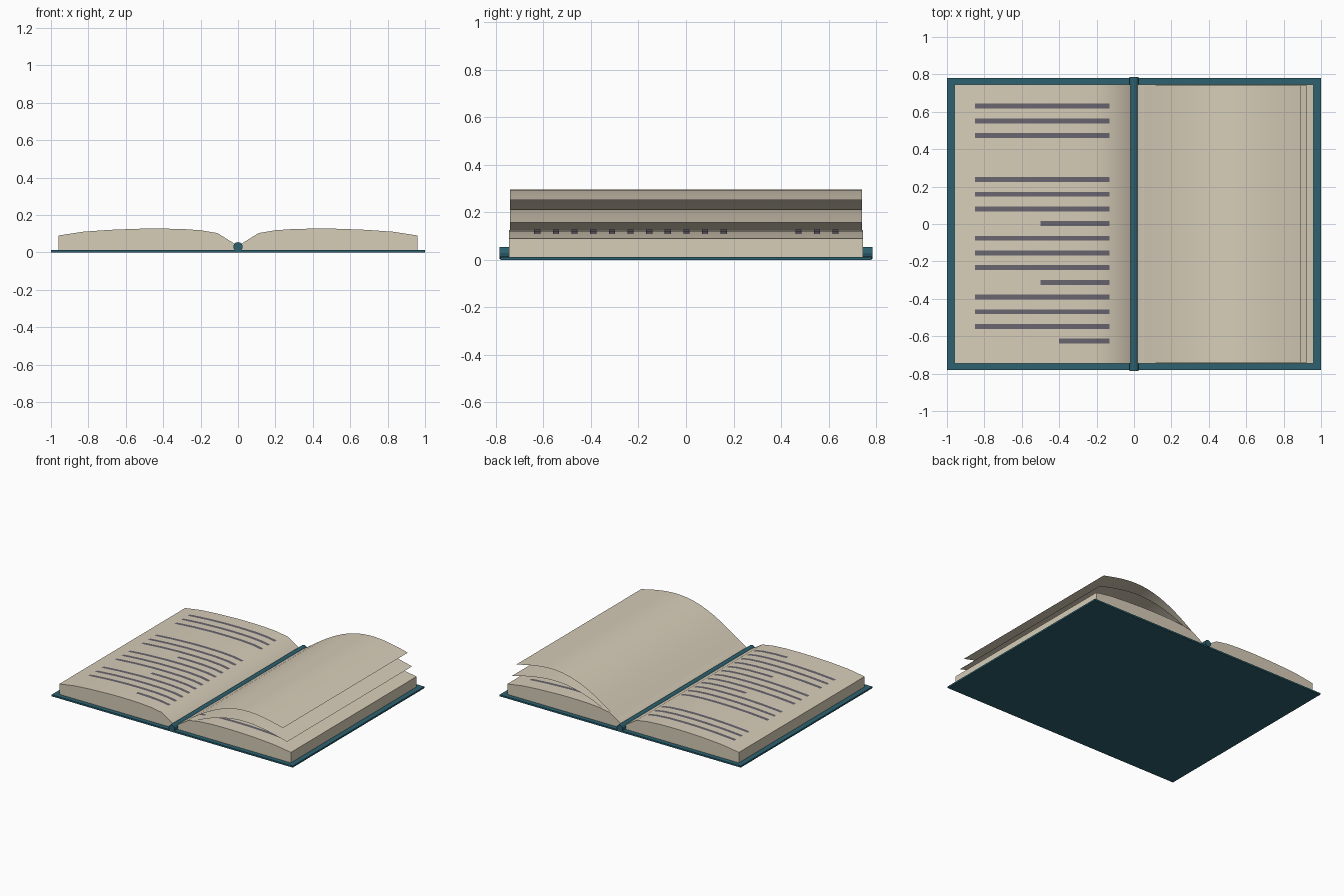
import bpy, bmesh, math

if "Cube" in bpy.data.objects:
    bpy.data.objects.remove(bpy.data.objects["Cube"])

def material(name, rgb):
    m = bpy.data.materials.new(name)
    m.diffuse_color = (*rgb, 1)
    m.use_nodes = True
    m.node_tree.nodes["Principled BSDF"].inputs["Base Color"].default_value = m.diffuse_color
    return m

PAPER = material("paper", (0.68, 0.61, 0.48))
COVER = material("cover_teal", (0.025, 0.12, 0.16))
INK = material("ink", (0.14, 0.13, 0.16))

def finish(name, bm, mat, recalc=True):
    if recalc:
        bmesh.ops.recalc_face_normals(bm, faces=bm.faces)
    me = bpy.data.meshes.new(name)
    bm.to_mesh(me)
    bm.free()
    ob = bpy.data.objects.new(name, me)
    bpy.context.collection.objects.link(ob)
    me.materials.append(mat)
    return ob

def smooth(ob, deg=30):
    bpy.ops.object.select_all(action='DESELECT')
    ob.select_set(True)
    bpy.context.view_layer.objects.active = ob
    bpy.ops.object.shade_smooth_by_angle(angle=math.radians(deg))

def strip(bm, pts, y0, y1):
    """Upward-facing ribbon following an x-z profile."""
    pts = sorted(pts)
    a = [bm.verts.new((x, y0, z)) for x, z in pts]
    b = [bm.verts.new((x, y1, z)) for x, z in pts]
    for i in range(len(pts) - 1):
        bm.faces.new((a[i], a[i + 1], b[i + 1], b[i]))

# Upper outline of a page block, from gutter to fore edge
TOP = [(0.01, 0.038), (0.025, 0.05), (0.11, 0.103), (0.20, 0.118), (0.30, 0.125),
       (0.42, 0.127), (0.54, 0.126), (0.69, 0.12), (0.83, 0.11), (0.96, 0.09)]
BASE = 0.012

def top_z(x):
    for (x0, z0), (x1, z1) in zip(TOP, TOP[1:]):
        if x <= x1:
            return z0 + (z1 - z0) * (x - x0) / (x1 - x0)
    return TOP[-1][1]

# Cover boards and page blocks, mirrored about the spine
for side, s in (("left", -1), ("right", 1)):
    bm = bmesh.new()
    bmesh.ops.create_cube(bm, size=1)
    for v in bm.verts:
        v.co = (s * 0.5 + v.co.x, v.co.y * 1.56, (v.co.z + 0.5) * BASE)
    finish(side + "_cover", bm, COVER)

    bm = bmesh.new()
    outline = TOP + [(0.96, BASE), (0.01, BASE)]
    face = bm.faces.new([bm.verts.new((s * x, -0.745, z)) for x, z in outline])
    ext = bmesh.ops.extrude_face_region(bm, geom=[face])
    for g in ext["geom"]:
        if isinstance(g, bmesh.types.BMVert):
            g.co.y = 0.745
    smooth(finish(side + "_page_block", bm, PAPER))

# Spine rod
bpy.ops.mesh.primitive_cylinder_add(vertices=12, radius=0.025, depth=1.57,
                                    location=(0, 0, 0.03), rotation=(math.pi / 2, 0, 0))
spine = bpy.context.object
spine.name = "spine"
spine.data.materials.append(COVER)

# Ruled text bars lying on the pages: row number -> outer end of the bar
def text_bars(name, s, rows):
    bm = bmesh.new()
    for row, outer in rows.items():
        y = 0.63 - row * 0.0785
        xs = [0.13] + [x for x, _ in TOP if 0.13 < x < outer] + [outer]
        strip(bm, [(s * x, top_z(x) + 0.002) for x in xs], y - 0.013, y + 0.013)
    finish(name, bm, INK, recalc=False)

left = {r: 0.85 for r in range(17) if r not in (3, 4)}
left.update({8: 0.5, 12: 0.5, 16: 0.4})
text_bars("left_text_bars", -1, left)
text_bars("right_text_bars", 1, {r: 0.85 for r in range(17) if r not in (3, 4, 5)})

# Two loose pages arching over the right block
for name, end, lift, arch in (("upper_loose_page", 0.89, 0.212, 0.134),
                              ("lower_loose_page", 0.925, 0.118, 0.110)):
    bm = bmesh.new()
    n = 16
    pts = []
    for i in range(n + 1):
        t = i / n
        pts.append((0.015 + (end - 0.015) * t,
                    0.04 + lift * t + arch * math.sin(math.pi * t)))
    strip(bm, pts, -0.74, 0.74)
    smooth(finish(name, bm, PAPER, recalc=False))
